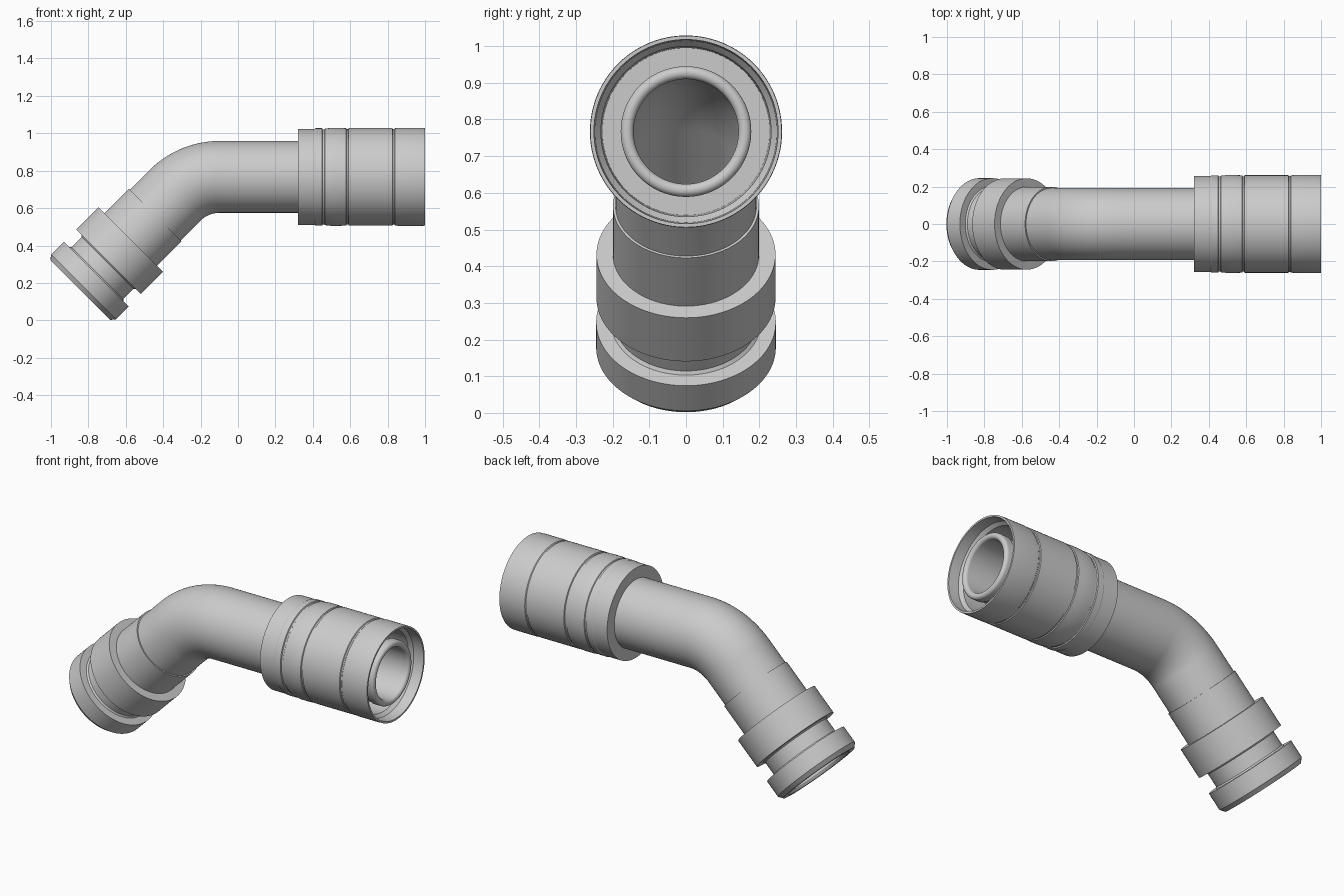
import bpy, bmesh
from math import sin, cos, tan, pi
from mathutils import Vector

if "Cube" in bpy.data.objects:
    bpy.data.objects.remove(bpy.data.objects["Cube"])

SEG = 96
AXIS_Z = 0.767           # height of the level arm
BEND_R = 0.34            # centre line radius of the 45 degree bend
BEND_L = BEND_R * pi / 4
TAN_L = BEND_R * tan(pi / 8)
CORNER_X = -0.238        # where the two straight axes cross
START_X = CORNER_X + TAN_L


def level(x):
    """Path length for a point at x on the level arm."""
    return START_X - x


def down(s):
    """Path length for a point s below the axis crossing."""
    return BEND_L + s - TAN_L


def frame(t):
    """Centre and in-plane normal of the bent centre line."""
    a = min(max(t / BEND_R, 0), pi / 4)
    n = Vector((-sin(a), 0, cos(a)))
    d = Vector((-cos(a), 0, -sin(a)))
    c = Vector((START_X, 0, AXIS_Z - BEND_R)) + n * BEND_R
    c += d * (min(t, 0) + max(t - BEND_L, 0))
    return c, n


def turned(name, profile):
    """Closed (path length, radius) outline revolved about the centre line."""
    bm = bmesh.new()
    rings = []
    for t, r in profile:
        c, n = frame(t)
        rings.append([bm.verts.new(c + n * (r * cos(2 * pi * i / SEG))
                                   + Vector((0, r * sin(2 * pi * i / SEG), 0)))
                      for i in range(SEG)])
    for k, ring in enumerate(rings):
        nxt = rings[(k + 1) % len(rings)]
        for i in range(SEG):
            j = (i + 1) % SEG
            bm.faces.new((ring[i], ring[j], nxt[j], nxt[i]))
    bmesh.ops.recalc_face_normals(bm, faces=bm.faces[:])
    me = bpy.data.meshes.new(name)
    bm.to_mesh(me)
    bm.free()
    ob = bpy.data.objects.new(name, me)
    bpy.context.collection.objects.link(ob)
    bpy.ops.object.select_all(action='DESELECT')
    ob.select_set(True)
    bpy.context.view_layer.objects.active = ob
    bpy.ops.object.shade_smooth_by_angle(angle=pi / 7)
    return ob


# Bent pipe: outer wall down, bore back up
path = [level(0.6)] + [BEND_L * i / 24 for i in range(25)] + [down(0.5)]
turned("bent_pipe", [(t, 0.192) for t in path] + [(t, 0.144) for t in reversed(path)])

# Large sleeve on the level arm, with shallow grooves and an open front
sleeve = [(0.32, 0.15), (0.32, 0.257), (0.41, 0.257), (0.415, 0.260), (0.45, 0.260),
          (0.453, 0.254), (0.462, 0.254), (0.465, 0.258), (0.50, 0.262), (0.54, 0.262),
          (0.578, 0.260), (0.581, 0.255), (0.589, 0.255), (0.592, 0.261), (0.825, 0.261),
          (0.828, 0.256), (0.836, 0.256), (0.84, 0.260), (0.86, 0.262), (0.98, 0.262),
          (1.0, 0.261), (1.0, 0.251), (0.94, 0.248), (0.92, 0.232), (0.74, 0.228),
          (0.74, 0.15)]
turned("socket_sleeve", [(level(x), r) for x, r in sleeve])

# Inner nozzle with a rounded lip
lip = [(0.965 + 0.017 * sin(pi * i / 12), 0.1605 + 0.0175 * cos(pi * i / 12))
       for i in range(13)]
nozzle = [(0.55, 0.143), (0.55, 0.172), (0.92, 0.172), (0.93, 0.178)] + lip
turned("inner_nozzle", [(level(x), r) for x, r in nozzle])

# Cuff, collar, groove and end ring on the sloping arm
spigot = [(0.288, 0.146), (0.288, 0.199), (0.474, 0.199), (0.474, 0.244), (0.642, 0.244),
          (0.642, 0.204), (0.650, 0.196), (0.727, 0.196), (0.735, 0.204), (0.735, 0.245),
          (0.832, 0.245), (0.856, 0.226), (0.856, 0.196), (0.84, 0.186), (0.68, 0.186),
          (0.66, 0.146)]
turned("spigot_end", [(down(s), r) for s, r in spigot])
